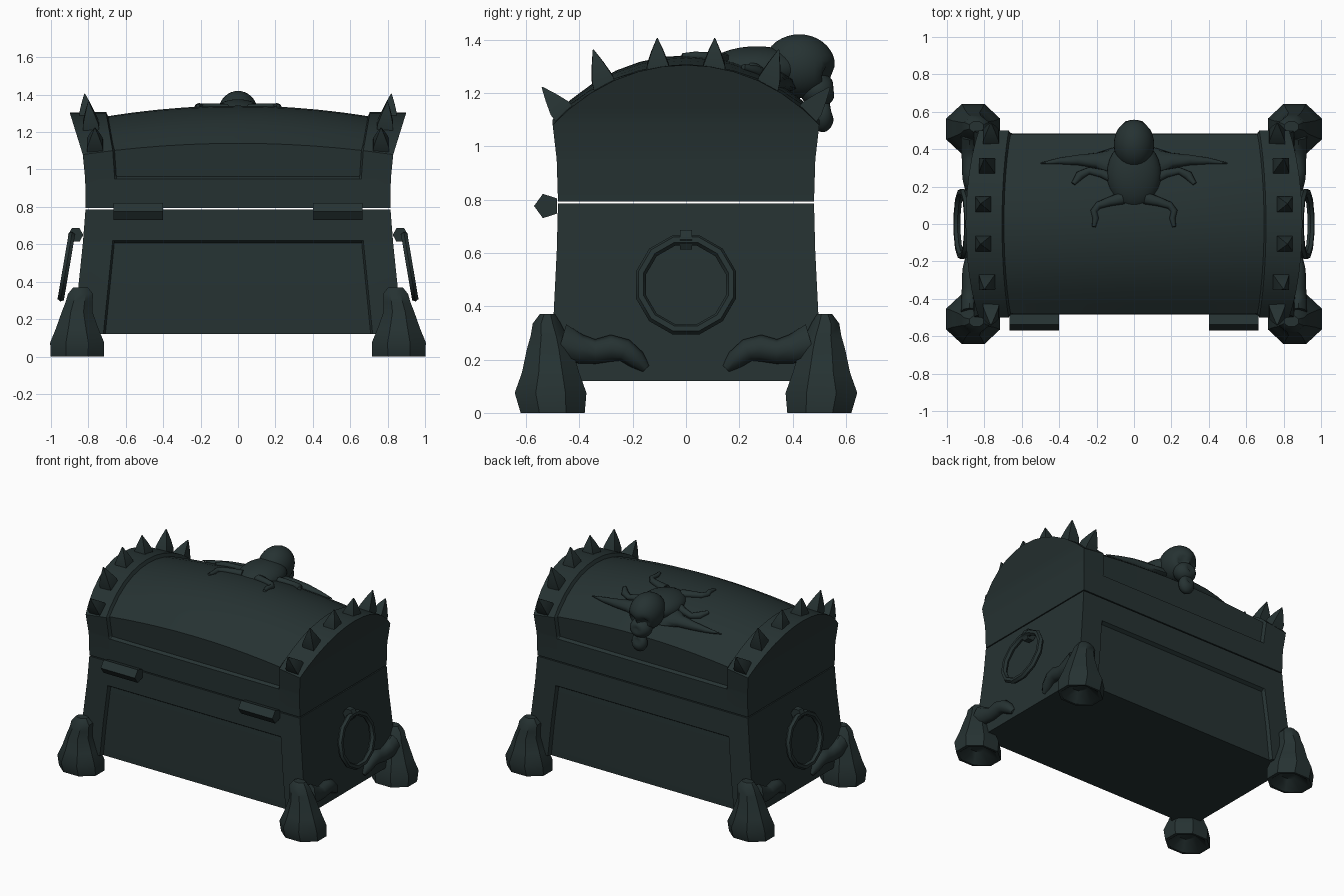
import bpy, bmesh, math
from mathutils import Vector

if "Cube" in bpy.data.objects:
    bpy.data.objects.remove(bpy.data.objects["Cube"])

mat = bpy.data.materials.new("dark_slate")
mat.diffuse_color = (0.019, 0.032, 0.032, 1)
mat.use_nodes = True
mat.node_tree.nodes["Principled BSDF"].inputs["Base Color"].default_value = mat.diffuse_color


def finish(name, bm, mirror=(), smooth=35):
    bmesh.ops.recalc_face_normals(bm, faces=bm.faces)
    me = bpy.data.meshes.new(name)
    bm.to_mesh(me)
    bm.free()
    me.materials.append(mat)
    ob = bpy.data.objects.new(name, me)
    bpy.context.collection.objects.link(ob)
    bpy.ops.object.select_all(action='DESELECT')
    ob.select_set(True)
    bpy.context.view_layer.objects.active = ob
    bpy.ops.object.shade_smooth_by_angle(angle=math.radians(smooth))
    if mirror:
        m = ob.modifiers.new("mirror", 'MIRROR')
        m.use_axis = ['X' in mirror, 'Y' in mirror, False]
        m.use_mirror_merge = False
    return ob


def lerp(table, z):
    for (a, p), (b, q) in zip(table, table[1:]):
        if z <= b:
            return p + (q - p) * max(0, (z - a) / (b - a))
    return table[-1][1]


# Outline tables: half width, half depth and inner panel half width by height
WIDTH = [(.12, .87), (.36, .855), (.6, .83), (.79, .815), (.95, .817), (1.08, .83), (1.305, .9)]
DEPTH = [(.12, .5), (.36, .497), (.6, .485), (.79, .48), (.95, .485), (1.08, .5)]
PANEL = [(.12, .72), (.62, .67), (.96, .66), (1.08, .67), (1.3, .705)]
R, H = .712, .205


def arc(y):
    return (math.sqrt(R * R - y * y) - (R - H)) / H


def lid_z(x, y):
    edge = 1.08 + .06 * max(0, 1 - (x / .83) ** 2)
    top = 1.305 + .06 * max(0, 1 - (x / .72) ** 2)
    return edge + (top - edge) * arc(max(-.5, min(.5, y)))


# Shell: grid of rows (y, z, inset, on_arc) by columns, with closed ends and underside
def shell(name, rows):
    cols = [(-1, 0), (0, 0)] + [(f, 1) for f in (-.985, -.8, -.6, -.4, -.2, 0, .2, .4, .6, .8, .985)] + [(0, 0), (1, 0)]
    bm = bmesh.new()
    grid = []
    for y, z, inset, on_arc in rows:
        w, p = lerp(WIDTH, z), lerp(PANEL, z)
        line = []
        for i, (f, inner) in enumerate(cols):
            if inner:
                x = f * p
            elif f:
                x = f * w
            else:
                x = -p if i == 1 else p
            zz, yy = (lid_z(x, y) if on_arc else z), y
            if inner and inset:
                ny = y / R if on_arc and abs(y) < .49 else math.copysign(1, y)
                yy -= .022 * ny
                zz -= .024 * math.sqrt(1 - ny * ny)
            line.append(bm.verts.new((x, yy, zz)))
        grid.append(line)
    n = len(grid)
    for i in range(n):
        a, b = grid[i], grid[(i + 1) % n]
        for j in range(len(cols) - 1):
            bm.faces.new((a[j], a[j + 1], b[j + 1], b[j]))
    for j in (0, -1):
        for i in range(n // 2):
            q = [grid[i][j], grid[i + 1][j], grid[n - 2 - i][j], grid[n - 1 - i][j]]
            q = list(dict.fromkeys(q))
            if len(q) > 2:
                bm.faces.new(q)
    return finish(name, bm, smooth=28)


def wall(levels):
    return [(-lerp(DEPTH, z), z, inset, False) for z, inset in levels]


def flip(rows):
    return [(-y, z, i, a) for y, z, i, a in reversed(rows)]


base = wall([(.12, 1), (.36, 1), (.606, 1), (.62, 0), (.786, 0)])
shell("chest_base", base + flip(base))
lid = wall([(.793, 0), (.95, 0), (.962, 1)])
lid += [(y, 1.08 + .225 * arc(y), 1, True) for y in (-.5, -.44, -.36, -.27, -.18, -.09)]
shell("chest_lid", lid + [(0, 1.305, 1, True)] + flip(lid))


# Loft: rings of points joined into a closed skin
def loft(name, rings, mirror=(), smooth=60):
    bm = bmesh.new()
    vs = [[bm.verts.new(p) for p in r] for r in rings]
    k = len(vs[0])
    for a, b in zip(vs, vs[1:]):
        for j in range(k):
            bm.faces.new((a[j], a[(j + 1) % k], b[(j + 1) % k], b[j]))
    bm.faces.new(vs[0])
    bm.faces.new(vs[-1])
    return finish(name, bm, mirror, smooth)


def ring(c, u, v, k, phase=0.0):
    c, u, v = Vector(c), Vector(u), Vector(v)
    return [c + u * math.cos(phase + math.tau * j / k) + v * math.sin(phase + math.tau * j / k) for j in range(k)]


# Tapered limb along a path of (point, radius), flattened along one direction
def limb(name, path, flat, thick, mirror):
    flat = Vector(flat).normalized()
    pts = [Vector(p) for p, r in path]
    rings = []
    for i, (p, r) in enumerate(path):
        d = pts[min(i + 1, len(pts) - 1)] - pts[max(i - 1, 0)]
        side = d.cross(flat).normalized()
        rings.append(ring(p, side * r, flat * min(r, thick), 8))
    return loft(name, rings, mirror)


# Corner feet with a hollow underside
FOOT = [(.06, .86, .5, .05, .05), (0, .86, .5, .125, .11), (0, .86, .5, .148, .125),
        (.075, .86, .508, .15, .14), (.15, .86, .508, .118, .112), (.24, .86, .512, .085, .088),
        (.29, .85, .515, .075, .07), (.335, .842, .522, .07, .055), (.37, .842, .52, .04, .03)]
loft("foot", [ring((x, y, z), (a * 1.04, 0, 0), (0, b * 1.04, 0), 8, math.pi / 8)
              for z, x, y, a, b in FOOT], 'XY', 40)

# Roots creeping from the feet over the end walls
limb("foot_root", [((.88, .47, .26), .075), ((.88, .4, .24), .055), ((.875, .34, .23), .046), ((.875, .28, .243), .05),
                   ((.872, .23, .235), .043), ((.868, .185, .2), .036), ((.862, .15, .165), .018)],
     (1, 0, 0), .045, 'XY')

# Ring handles and their brackets
tilt = Vector((-.17, 0, 1)).normalized()
out = Vector((1, 0, .17)).normalized()
bm = bmesh.new()
loops = []
for i in range(12):
    a = math.tau * (i + .5) / 12
    d = Vector((0, math.cos(a), 0)) + tilt * math.sin(a)
    c = Vector((.918, 0, .48)) + d * .175
    loops.append([bm.verts.new(p) for p in ring(c, d * .02, out * .02, 6)])
for a, b in zip(loops, loops[1:] + loops[:1]):
    for j in range(6):
        bm.faces.new((a[j], a[(j + 1) % 6], b[(j + 1) % 6], b[j]))
finish("ring_handle", bm, 'X')
loft("handle_bracket", [ring((.868, y, .65), (.041, 0, 0), (0, 0, .042), 6) for y in (-.022, .022)], 'X', 30)

# Hinge barrels on the front
loft("hinge", [ring((x, -.522, .776), (0, -.048, 0), (0, 0, .048), 5) for x in (.4, .665)], 'X', 30)

# Spikes over both lid bands
for i, (x, y, z, tx, ty, tz) in enumerate([(.805, .105, 1.28, .82, .108, 1.405),
                                           (.785, .305, 1.225, .8, .348, 1.362),
                                           (.765, .46, 1.125, .765, .54, 1.222)]):
    b, t = Vector((x, y, z)), Vector((tx, ty, tz))
    d = (t - b).normalized()
    u = (Vector((1, 0, 0)) - d * d.x).normalized()
    v = d.cross(u)
    loft("lid_spike_%d" % (i + 1), [ring(b.lerp(t, f), u * r, v * r, 4, math.pi / 4)
         for f, r in ((-.1, .062), (.2, .058), (.6, .033), (1, .003))], 'XY', 30)


# Blob: ellipsoid with optional dents (centre, radius, depth vector)
def blob(name, c, r, dents=(), seg=28):
    bm = bmesh.new()
    bmesh.ops.create_uvsphere(bm, u_segments=seg, v_segments=seg // 2 + 4, radius=1)
    for vt in bm.verts:
        p = Vector([c[i] + vt.co[i] * r[i] for i in range(3)])
        for dc, dr, push in dents:
            p += Vector(push) * math.exp(-((p - Vector(dc)).length / dr) ** 2)
        vt.co = p
    return finish(name, bm, smooth=70)


# Skull ornament on the back edge of the lid
eyes = [((s * .045, .55, 1.265), .03, (0, -.05, 0)) for s in (-1, 1)]
blob("skull_cranium", (0, .425, 1.3), (.108, .135, .12), eyes)
blob("skull_cheeks", (0, .495, 1.21), (.075, .068, .065), [((0, .56, 1.215), .02, (0, -.025, 0))], 20)
blob("skull_jaw", (0, .513, 1.115), (.055, .043, .062), [((0, .555, 1.135), .02, (0, -.02, 0))], 16)
blob("skull_cowl", (0, .265, 1.29), (.145, .185, .085))


# Strands lying on the lid
def strand(name, path, thick):
    pts = [((x, y, lid_z(x, y) - .02), r) for x, y, r in path]
    limb(name, pts, (0, path[0][1] * 1.1, .8), thick, 'X')


strand("cowl_wing", [(.03, .33, .1), (.12, .335, .08), (.2, .34, .045), (.3, .342, .03), (.4, .337, .018), (.5, .325, .003)], .035)
strand("cowl_curl", [(.1, .24, .03), (.17, .27, .024), (.24, .285, .02), (.29, .26, .025), (.325, .215, .012)], .022)
strand("cowl_tail", [(.06, .14, .035), (.13, .12, .025), (.19, .1, .02), (.215, .07, .018), (.205, .03, .016), (.215, -.015, .01)], .022)
